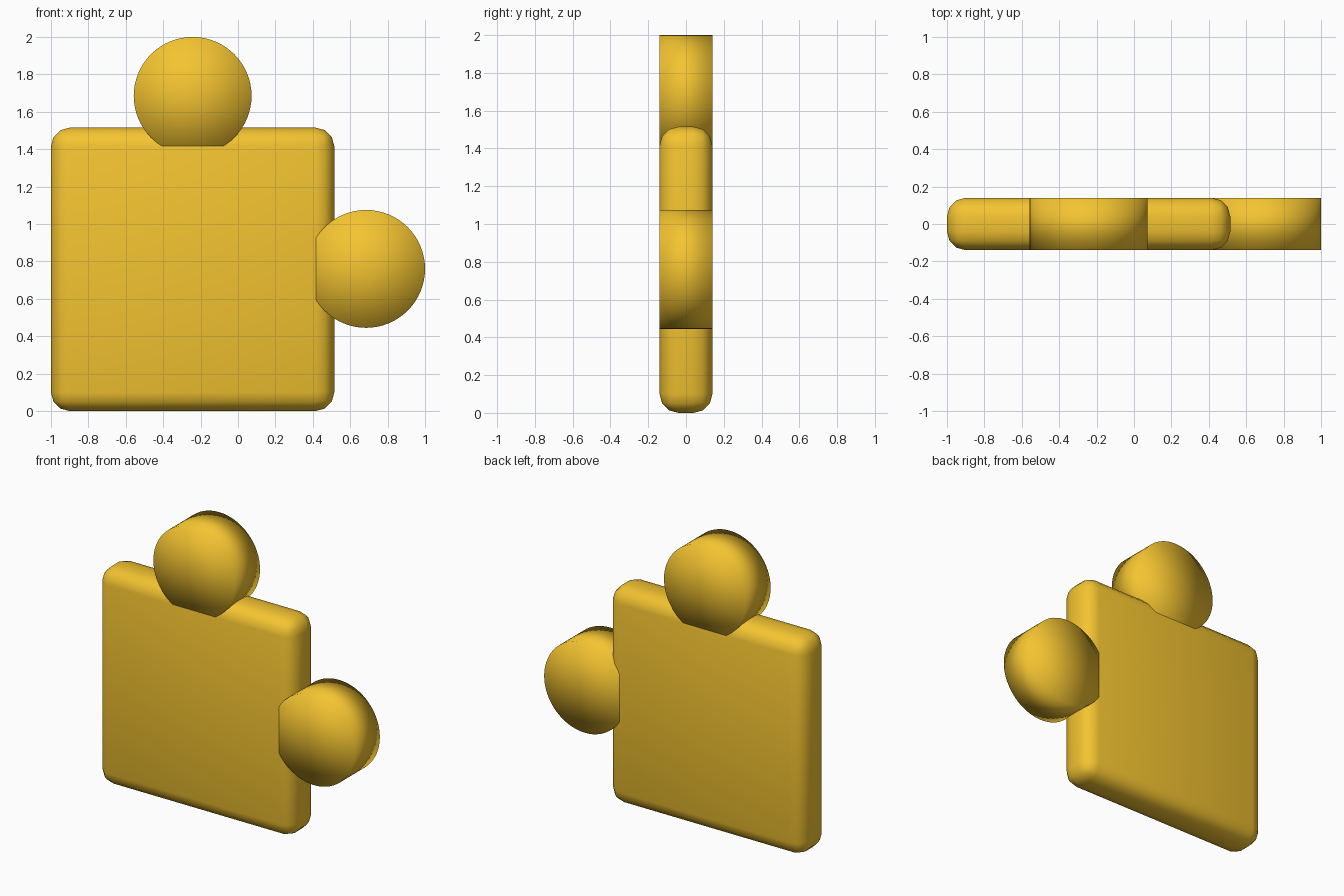
import bpy
from math import pi

if "Cube" in bpy.data.objects:
    bpy.data.objects.remove(bpy.data.objects["Cube"])

DEPTH = 0.28
mat = bpy.data.materials.new("golden_yellow")
mat.diffuse_color = (0.9, 0.55, 0.03, 1)
mat.use_nodes = True
mat.node_tree.nodes["Principled BSDF"].inputs["Base Color"].default_value = mat.diffuse_color


def finish(obj, name):
    obj.name = name
    obj.data.materials.append(mat)
    bpy.ops.object.transform_apply(location=False, rotation=True, scale=True)
    bpy.ops.object.shade_smooth()


# Square tile with rounded edges
bpy.ops.mesh.primitive_cube_add(size=1, location=(-0.2425, 0, 0.7575))
tile = bpy.context.object
tile.scale = (1.515, DEPTH, 1.515)
finish(tile, "tile_body")
bevel = tile.modifiers.new("rounded_edges", "BEVEL")
bevel.width = 0.1
bevel.segments = 3


# Round knobs: soft-shaded discs sunk into the top and right edges
def knob(name, x, z):
    bpy.ops.mesh.primitive_cylinder_add(
        vertices=64, radius=0.315, depth=DEPTH - 0.001, end_fill_type='TRIFAN',
        location=(x, 0, z), rotation=(pi / 2, 0, 0))
    finish(bpy.context.object, name)


knob("top_knob", -0.2425, 1.685)
knob("side_knob", 0.685, 0.76)
